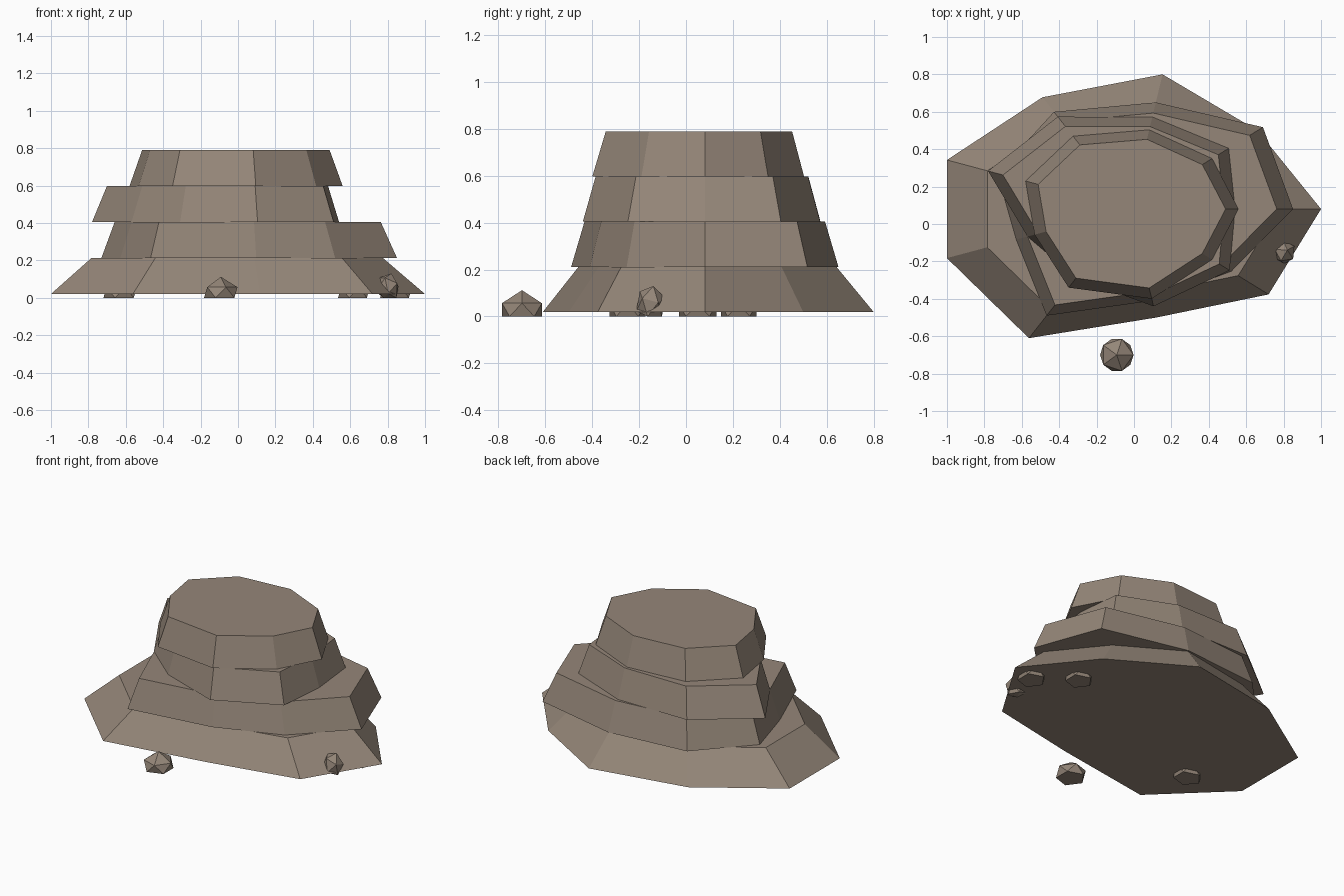
import bpy, bmesh
from math import cos, sin, tau
from mathutils import Matrix, Vector

cube = bpy.data.objects.get("Cube")
if cube:
    bpy.data.objects.remove(cube, do_unlink=True)

stone = bpy.data.materials.new("brown_stone")
stone.use_nodes = True
COLOUR = (0.30, 0.24, 0.19, 1)
stone.diffuse_color = COLOUR
stone.node_tree.nodes["Principled BSDF"].inputs["Base Color"].default_value = COLOUR

CENTRE_X, CENTRE_Y, STRETCH = -0.02, 0.08, 1.36


def finish(name, bm):
    bmesh.ops.recalc_face_normals(bm, faces=bm.faces)
    mesh = bpy.data.meshes.new(name)
    bm.to_mesh(mesh)
    bm.free()
    mesh.materials.append(stone)
    obj = bpy.data.objects.new(name, mesh)
    bpy.context.collection.objects.link(obj)
    return obj


def tier(name, z0, z1, taper, radii):
    """Irregular nine-sided slab, stretched sideways and narrowing upward."""
    bm = bmesh.new()
    n = len(radii)
    rings = []
    for z, s in ((z0, 1), (z1, taper)):
        rings.append([bm.verts.new((CENTRE_X + STRETCH * s * r * cos(tau * i / n),
                                    CENTRE_Y + s * r * sin(tau * i / n), z))
                      for i, r in enumerate(radii)])
    low, high = rings
    bm.faces.new(low[::-1])
    bm.faces.new(high)
    for i in range(n):
        j = (i + 1) % n
        bm.faces.new((low[i], low[j], high[j], high[i]))
    return finish(name, bm)


def boulder(name, centre, size, turn=(0, 0)):
    """Twenty-sided stone, flattened where it meets the ground."""
    bm = bmesh.new()
    bmesh.ops.create_icosphere(bm, subdivisions=1, radius=1)
    spin = Matrix.Rotation(turn[1], 3, 'Z') @ Matrix.Rotation(turn[0], 3, 'Y')
    for v in bm.verts:
        p = spin @ v.co
        v.co = Vector(centre) + Vector([a * b for a, b in zip(p, size)])
        v.co.z = max(v.co.z, 0)
    bmesh.ops.remove_doubles(bm, verts=bm.verts, dist=0.0005)
    return finish(name, bm)


# Stacked rock layers
tier("base_layer", 0.02, 0.212, 0.78,
     (0.75, 0.653, 0.731, 0.69, 0.767, 0.767, 0.797, 0.589, 0.71))
tier("lower_layer", 0.212, 0.405, 0.9,
     (0.64, 0.681, 0.579, 0.60, 0.556, 0.477, 0.658, 0.498, 0.518))
tier("upper_layer", 0.405, 0.598, 0.895,
     (0.412, 0.505, 0.50, 0.57, 0.595, 0.43, 0.426, 0.528, 0.51))
tier("top_layer", 0.598, 0.79, 0.88,
     (0.426, 0.42, 0.43, 0.45, 0.438, 0.40, 0.485, 0.487, 0.42))

# Loose stones around the foot
boulder("front_stone", (-0.092, -0.70, 0.012), (0.1, 0.1, 0.1))
boulder("side_stone", (0.80, -0.15, 0.05), (0.066, 0.066, 0.085), (0.35, 0.5))

# Stones mostly buried in the base
boulder("buried_stone_left", (0.845, 0.05, 0.013), (0.095, 0.095, 0.095))
boulder("buried_stone_back", (0.62, 0.225, 0.013), (0.095, 0.09, 0.095))
boulder("buried_stone_right", (-0.63, -0.25, 0.013), (0.1, 0.09, 0.095))
